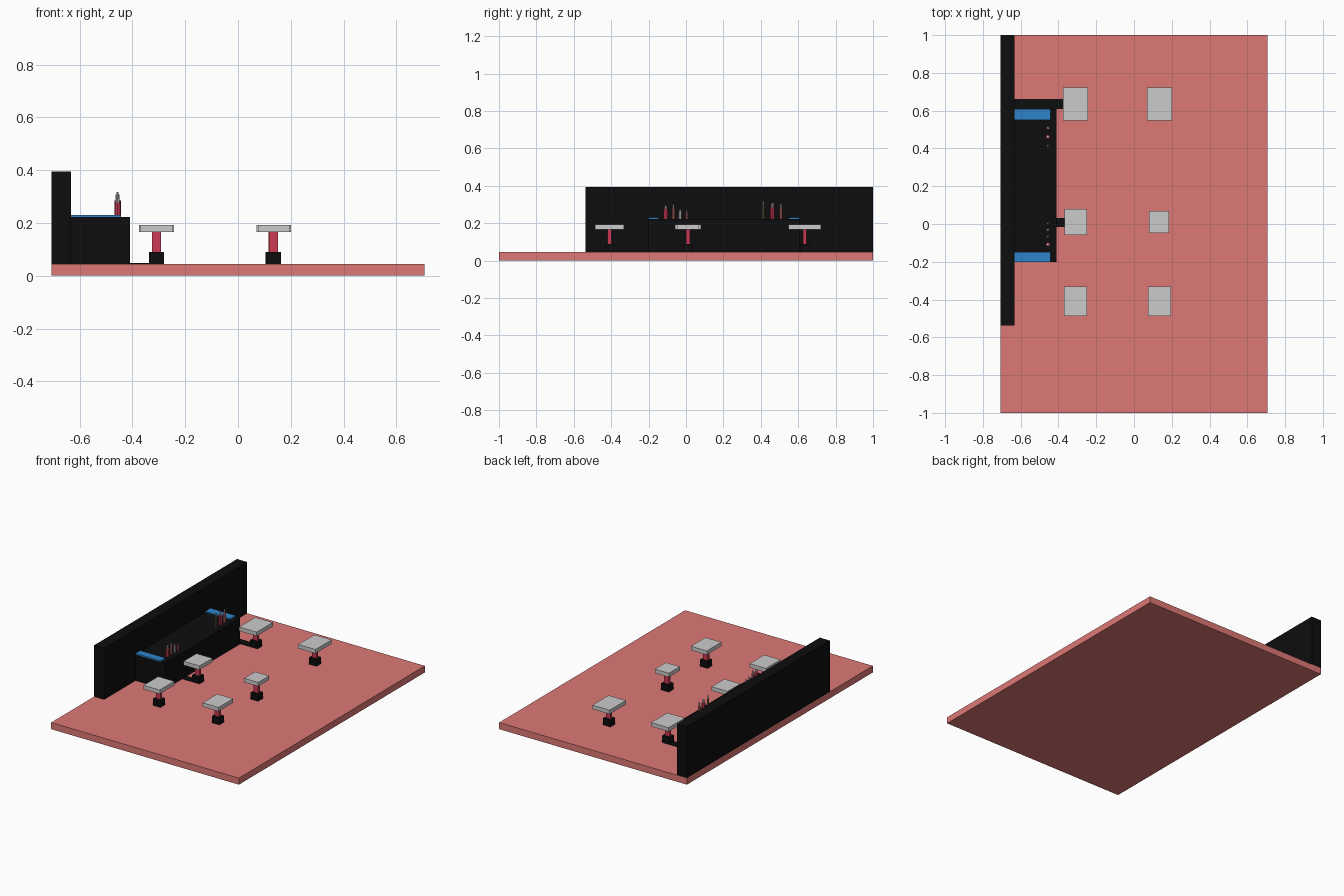
import bpy

if "Cube" in bpy.data.objects:
    bpy.data.objects.remove(bpy.data.objects["Cube"])


def material(name, rgb):
    m = bpy.data.materials.new(name)
    m.diffuse_color = (*rgb, 1)
    m.use_nodes = True
    m.node_tree.nodes["Principled BSDF"].inputs["Base Color"].default_value = m.diffuse_color
    return m


PINK = material("pink", (0.73, 0.19, 0.18))
BLACK = material("black", (0.004, 0.004, 0.004))
RED = material("red", (0.60, 0.04, 0.09))
SALMON = material("salmon", (0.75, 0.2, 0.17))
OLIVE = material("olive", (0.2, 0.17, 0.06))
BLUE = material("blue", (0.03, 0.23, 0.6))


def box(name, x, y, z, mat=None):
    """Box from (min, max) ranges on each axis."""
    bpy.ops.mesh.primitive_cube_add(
        size=1, location=[(r[0] + r[1]) / 2 for r in (x, y, z)])
    o = bpy.context.object
    o.name = name
    o.scale = [r[1] - r[0] for r in (x, y, z)]
    bpy.ops.object.transform_apply(location=False, rotation=False, scale=True)
    if mat:
        o.data.materials.append(mat)
    return o


def around(c, width):
    return (c - width / 2, c + width / 2)


def cylinder(name, x, y, z, radius, mat=None):
    bpy.ops.mesh.primitive_cylinder_add(
        vertices=8, radius=radius, depth=z[1] - z[0],
        location=(x, y, (z[0] + z[1]) / 2))
    o = bpy.context.object
    o.name = name
    if mat:
        o.data.materials.append(mat)


FLOOR = 0.045

# Room shell
box("floor", (-0.707, 0.707), (-1, 1), (0, FLOOR), PINK)
box("back_wall", (-0.707, -0.632), (-0.537, 1), (FLOOR, 0.394), BLACK)

# Bar counter with a blue panel at each end
box("bar_counter", (-0.632, -0.41), (-0.2, 0.608), (FLOOR, 0.222), BLACK)
for i, y in enumerate([(-0.2, -0.147), (0.55, 0.608)]):
    box(f"counter_panel_{i + 1}", (-0.632, -0.443), y, (0.222, 0.23), BLUE)

# Thin floor strips running from the bar to two tables
box("floor_strip_1", (-0.632, -0.30), (0.61, 0.662), (FLOOR, 0.049), BLACK)
box("floor_strip_2", (-0.42, -0.30), (-0.015, 0.031), (FLOOR, 0.049), BLACK)

# Tables: centre x, centre y, top width, top depth
tables = [
    (-0.309, 0.635, 0.132, 0.174), (0.135, 0.635, 0.13, 0.174),
    (-0.309, 0.011, 0.12, 0.138), (0.133, 0.011, 0.106, 0.118),
    (-0.309, -0.409, 0.122, 0.157), (0.135, -0.409, 0.12, 0.157),
]
for i, (x, y, w, d) in enumerate(tables, 1):
    box(f"table_base_{i}", around(x, 0.057), around(y, 0.05), (FLOOR, 0.09), BLACK)
    box(f"table_stem_{i}", around(x, 0.034), around(y, 0.02), (0.09, 0.166), RED)
    box(f"table_top_{i}", around(x, w), around(y, d), (0.166, 0.193))

# Bottles: y, body radius, body top, full height, colour
bottles = [
    (-0.108, 0.012, 0.275, 0.295, RED), (-0.067, 0.007, 0.28, 0.3, SALMON),
    (-0.031, 0.008, 0.265, 0.275, None), (0.004, 0.006, 0.255, 0.27, SALMON),
    (0.414, 0.007, 0.295, 0.318, OLIVE), (0.462, 0.012, 0.285, 0.308, RED),
    (0.508, 0.009, 0.28, 0.305, SALMON),
]
for i, (y, r, shoulder, top, mat) in enumerate(bottles, 1):
    cylinder(f"bottle_body_{i}", -0.456, y, (0.222, shoulder), r, mat)
    cylinder(f"bottle_neck_{i}", -0.456, y, (shoulder, top), r * 0.6)
